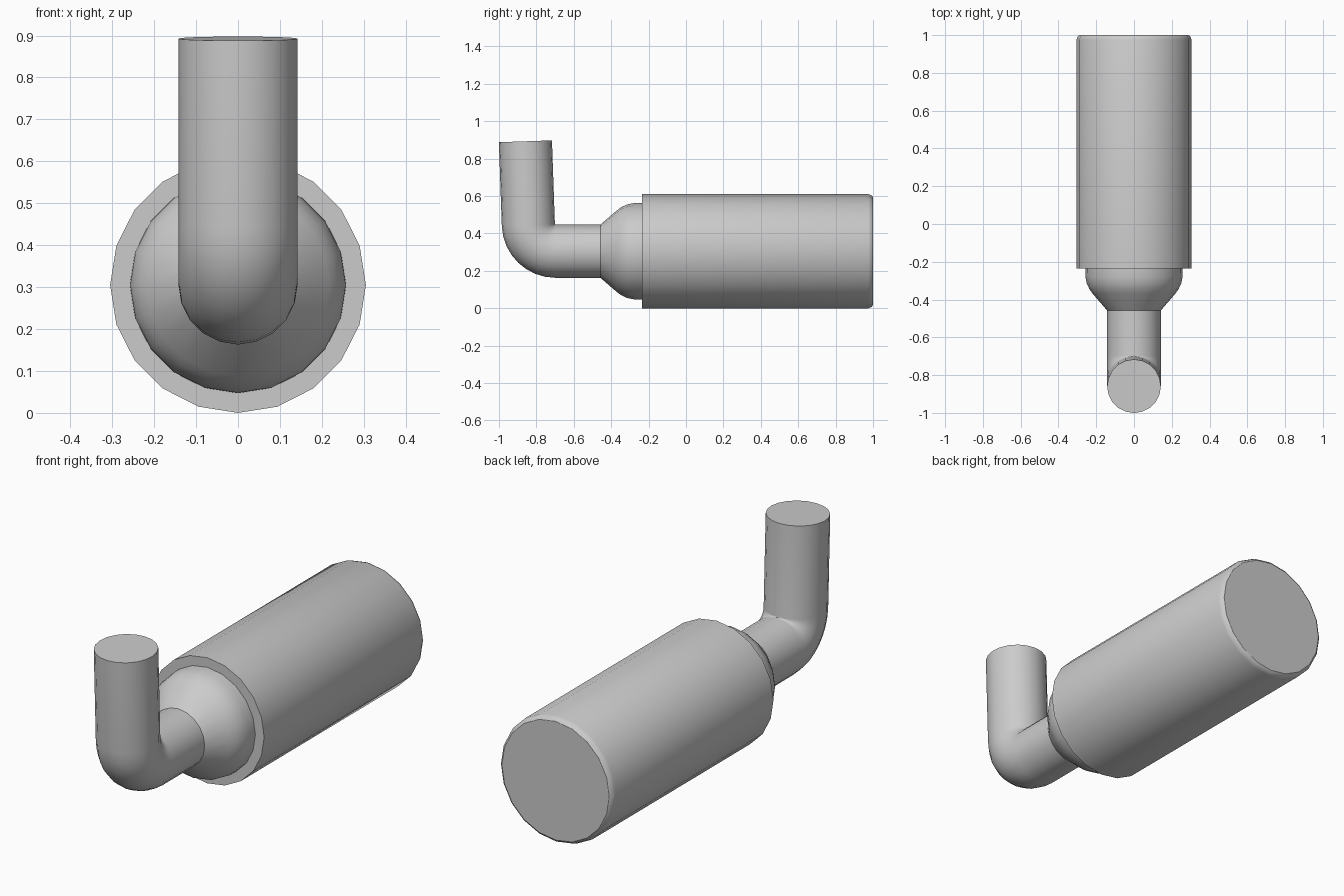
import bpy, bmesh
from math import sin, cos, radians, tau

if "Cube" in bpy.data.objects:
    bpy.data.objects.remove(bpy.data.objects["Cube"])

SIDES = 20
AXIS_Z = 0.305


def tube(name, stations, cap_start=True, cap_end=True):
    """Skin rings given as (y, z, radius, tilt); tilt 0 faces -y, 90 faces up."""
    bm = bmesh.new()
    rings = []
    for y, z, r, tilt in stations:
        t = radians(tilt)
        ring = []
        for i in range(SIDES):
            a = tau * i / SIDES
            u, v = r * sin(a), r * cos(a)
            ring.append(bm.verts.new((u, y + v * sin(t), z + v * cos(t))))
        rings.append(ring)
    for a, b in zip(rings, rings[1:]):
        for i in range(SIDES):
            j = (i + 1) % SIDES
            bm.faces.new((a[i], a[j], b[j], b[i]))
    if cap_start:
        bm.faces.new(rings[0])
    if cap_end:
        bm.faces.new(rings[-1])
    bmesh.ops.recalc_face_normals(bm, faces=bm.faces)
    mesh = bpy.data.meshes.new(name)
    bm.to_mesh(mesh)
    bm.free()
    obj = bpy.data.objects.new(name, mesh)
    bpy.context.collection.objects.link(obj)
    bpy.ops.object.select_all(action='DESELECT')
    obj.select_set(True)
    bpy.context.view_layer.objects.active = obj
    bpy.ops.object.shade_smooth_by_angle(angle=radians(35))
    return obj


def straight(profile):
    return [(y, AXIS_Z, r, 0) for y, r in profile]


# Large barrel with a softened rear edge
tube("barrel", straight([(1.0, 0.288), (0.993, 0.298), (0.975, 0.305), (-0.235, 0.305)]))

# Rounded shoulder narrowing to the pipe
tube("shoulder", straight([(-0.235, 0.258), (-0.28, 0.257), (-0.315, 0.25),
                           (-0.345, 0.236), (-0.37, 0.218), (-0.458, 0.142)]),
     cap_start=False)

# Elbow pipe: horizontal run, tight bend, slightly leaning upright
PIPE_R, BEND_R, BEND = 0.142, 0.145, 88
cy, cz = -0.698, AXIS_Z + BEND_R
path = [(-0.455, AXIS_Z, PIPE_R, 0)]
for k in range(9):
    deg = BEND * k / 8
    a = radians(deg)
    path.append((cy - BEND_R * sin(a), cz - BEND_R * cos(a), PIPE_R, deg))
y, z, r, deg = path[-1]
LENGTH = 0.448
path.append((y - LENGTH * cos(radians(deg)), z + LENGTH * sin(radians(deg)), r, deg))
tube("elbow_pipe", path, cap_start=False)
